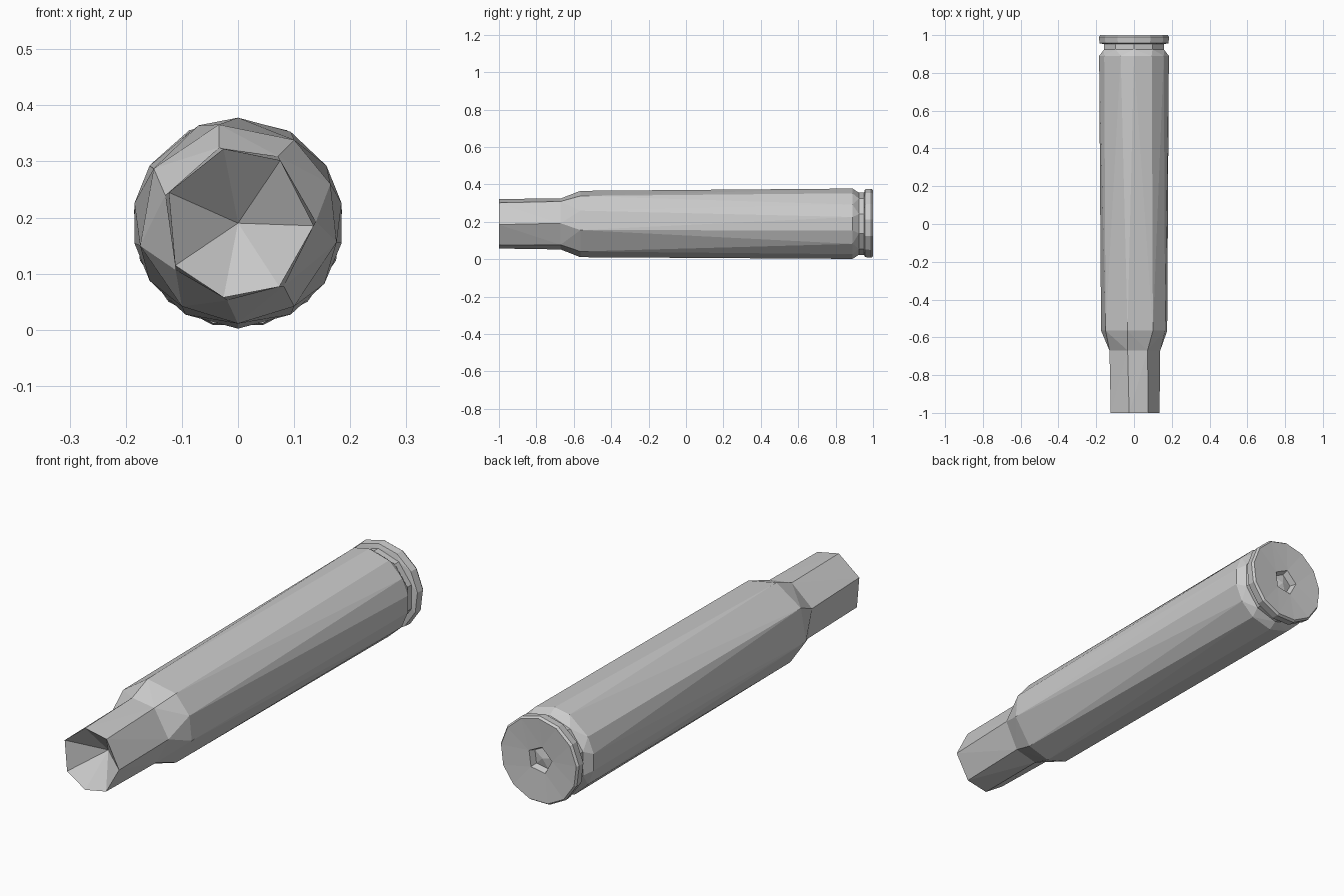
import bpy, bmesh
from math import radians, cos, sin

if "Cube" in bpy.data.objects:
    bpy.data.objects.remove(bpy.data.objects["Cube"])

CZ = 0.19  # height of the long axis


def ring(bm, y, r, angles):
    """Ring of vertices around the long axis, sorted by angle in degrees."""
    angs = sorted(a % 360 for a in angles)
    verts = [bm.verts.new((r * cos(radians(a)), y, CZ + r * sin(radians(a)))) for a in angs]
    return verts, angs


def even(n, start):
    return [start + 360 * i / n for i in range(n)]


def loft(bm, a, b):
    """Join two rings; quads when the counts match, otherwise triangles by angle."""
    (va, aa), (vb, ab) = a, b
    n, m = len(va), len(vb)
    if n == m and max(abs(p - q) for p, q in zip(aa, ab)) < 15:
        for i in range(n):
            bm.faces.new((va[i], va[(i + 1) % n], vb[(i + 1) % n], vb[i]))
        return
    k = min(range(m), key=lambda j: abs((ab[j] - aa[0] + 180) % 360 - 180))
    vb = vb[k:] + vb[:k]
    base = aa[0]
    off = (ab[k] - base + 180) % 360 - 180
    aa = [x - base for x in aa] + [360]
    ab = [off + (x - ab[k]) % 360 for x in ab[k:] + ab[:k]] + [off + 360]
    i = j = 0
    while i < n or j < m:
        if j == m or (i < n and aa[i] + aa[i + 1] <= ab[j] + ab[j + 1]):
            bm.faces.new((va[i], va[(i + 1) % n], vb[j % m]))
            i += 1
        else:
            bm.faces.new((va[i % n], vb[(j + 1) % m], vb[j]))
            j += 1


def cone_to(bm, r, y):
    """Close a ring with a fan to a point on the axis."""
    tip = bm.verts.new((0, y, CZ))
    v = r[0]
    for i in range(len(v)):
        bm.faces.new((v[i], v[(i + 1) % len(v)], tip))


bm = bmesh.new()
mouth_a = [101, 56, -2, -57, 259, 214, 156]
shoulder_a = [101, 147, 193, 236, 270, 304, 349, 23, 56]
body_a = [90, 60, 33, 11, -11, -35, -60, -90, -120, -147, 191, 169, 147, 112]

rings = [
    ring(bm, -1.0, 0.135, mouth_a),                   # mouth
    ring(bm, -0.67, 0.139, [a + 3 for a in mouth_a]),  # neck
    ring(bm, -0.565, 0.179, shoulder_a),              # shoulder
    ring(bm, 0.89, 0.188, body_a),                    # body end
    ring(bm, 0.925, 0.166, even(10, 90)),             # groove
    ring(bm, 0.952, 0.166, even(10, 90)),
    ring(bm, 0.957, 0.184, even(13, 90)),             # rim
    ring(bm, 0.99, 0.187, even(13, 90)),
    ring(bm, 1.0, 0.180, even(13, 90)),
    ring(bm, 0.992, 0.058, even(5, 100)),             # primer pocket
    ring(bm, 0.965, 0.048, even(5, 100)),
]
for a, b in zip(rings, rings[1:]):
    loft(bm, a, b)
cone_to(bm, rings[0], -0.88)    # hollow mouth
cone_to(bm, rings[-1], 0.975)   # pocket floor

bmesh.ops.recalc_face_normals(bm, faces=bm.faces)
mesh = bpy.data.meshes.new("cartridge_case")
bm.to_mesh(mesh)
bm.free()
obj = bpy.data.objects.new("cartridge_case", mesh)
bpy.context.collection.objects.link(obj)
